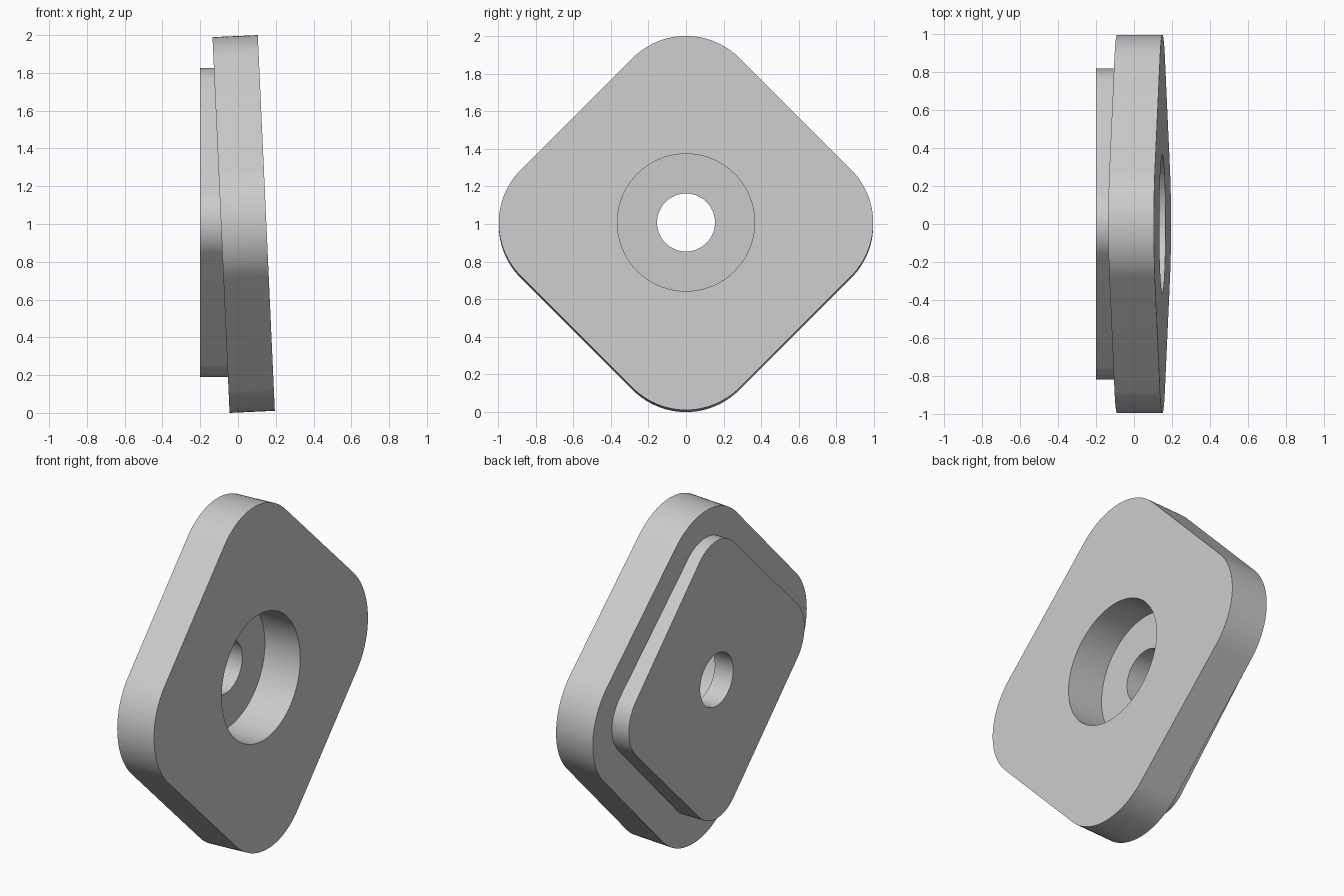
import bpy, bmesh, math
from mathutils import Matrix

old = bpy.data.objects.get("Cube")
if old:
    bpy.data.objects.remove(old, do_unlink=True)

grey = bpy.data.materials.new("plain grey")
grey.use_nodes = True
grey.diffuse_color = (0.6, 0.6, 0.6, 1)
grey.node_tree.nodes["Principled BSDF"].inputs["Base Color"].default_value = (0.6, 0.6, 0.6, 1)


def rounded_outline(arm, radius, steps=24):
    """Diamond outline in y and z with round corners centred at distance arm."""
    points = []
    for corner in range(4):
        mid = corner * math.pi / 2
        for i in range(steps + 1):
            a = mid + (i / steps - 0.5) * math.pi / 2
            points.append((arm * math.cos(mid) + radius * math.cos(a),
                           arm * math.sin(mid) + radius * math.sin(a)))
    return points


def circle_outline(radius, steps=96):
    return [(radius * math.cos(i * math.tau / steps), radius * math.sin(i * math.tau / steps))
            for i in range(steps)]


def extrude_along_x(name, outline, x0, x1, matrix):
    """Solid made by extruding a y-z outline from x0 to x1."""
    bm = bmesh.new()
    face = bm.faces.new([bm.verts.new((x0, y, z)) for y, z in outline])
    result = bmesh.ops.extrude_face_region(bm, geom=[face])
    verts = [v for v in result["geom"] if isinstance(v, bmesh.types.BMVert)]
    bmesh.ops.translate(bm, vec=(x1 - x0, 0, 0), verts=verts)
    bmesh.ops.recalc_face_normals(bm, faces=bm.faces)
    bm.transform(matrix)
    mesh = bpy.data.meshes.new(name)
    bm.to_mesh(mesh)
    bm.free()
    mesh.materials.append(grey)
    obj = bpy.data.objects.new(name, mesh)
    bpy.context.collection.objects.link(obj)
    return obj


def combine(target, other, operation):
    """Apply a boolean and remove the helper."""
    mod = target.modifiers.new(operation.lower(), "BOOLEAN")
    mod.operation = operation
    mod.object = other
    mod.solver = "EXACT"
    bpy.context.view_layer.objects.active = target
    bpy.ops.object.modifier_apply(modifier=mod.name)
    bpy.data.objects.remove(other, do_unlink=True)


# Tilted main plate
tilt = Matrix.Translation((0.03, 0, 1.0)) @ Matrix.Rotation(math.radians(-2.6), 4, "Y")
plate = extrude_along_x("wedge_plate", rounded_outline(0.5955, 0.4), -0.12, 0.12, tilt)

# Upright raised pad on the back
upright = Matrix.Translation((0, 0, 1.008))
pad = extrude_along_x("raised_pad", rounded_outline(0.593, 0.225), -0.2, 0.02, upright)
combine(plate, pad, "UNION")

# Round recess and through hole
for name, radius, start in (("recess_cutter", 0.365, -0.08), ("hole_cutter", 0.154, -0.5)):
    cutter = extrude_along_x(name, circle_outline(radius), start, 0.5, upright)
    cutter.hide_render = True
    combine(plate, cutter, "DIFFERENCE")

# Smooth round walls, crisp edges
bpy.ops.object.select_all(action="DESELECT")
plate.select_set(True)
bpy.context.view_layer.objects.active = plate
bpy.ops.object.shade_smooth_by_angle(angle=math.radians(30))
